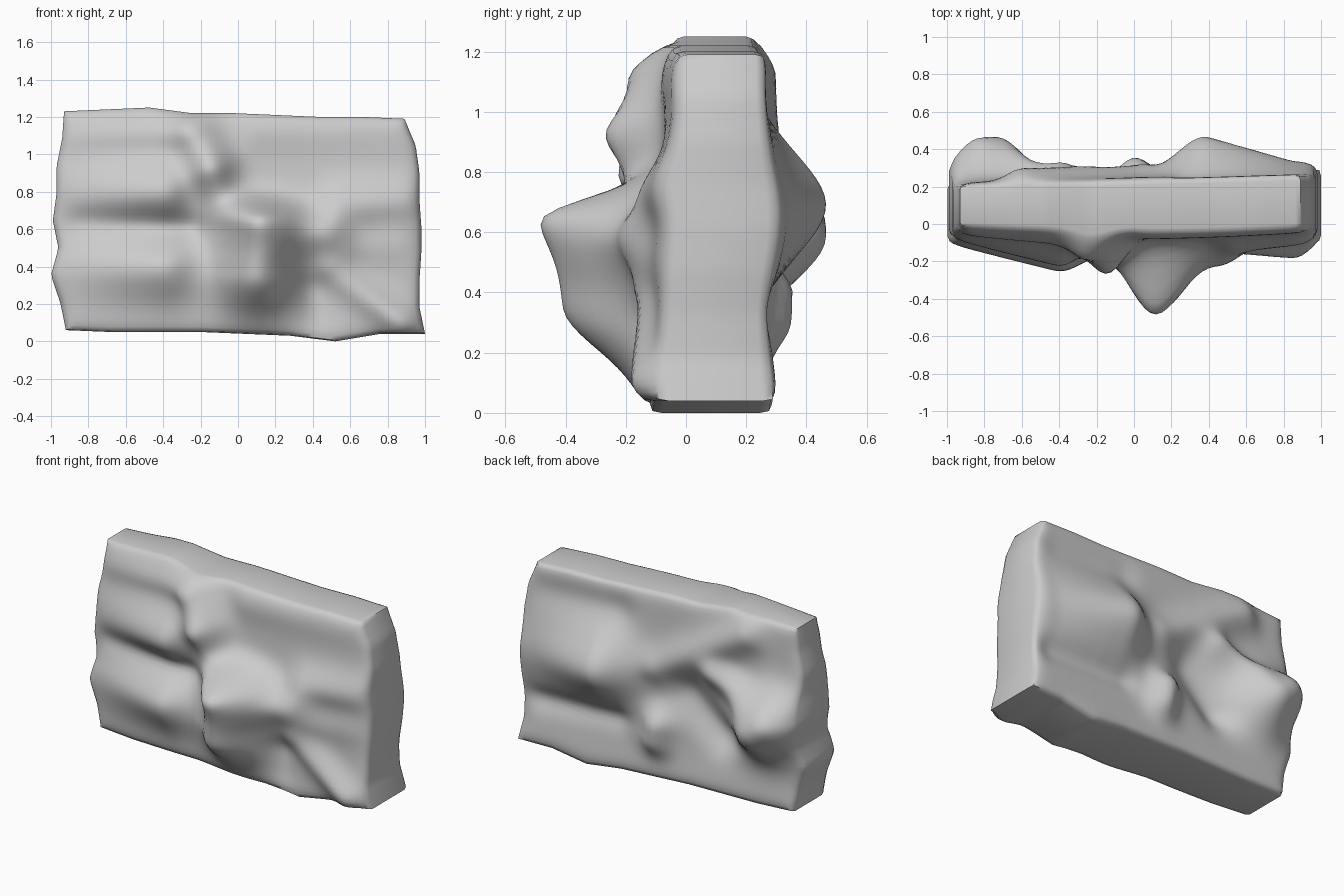
import bpy
import bmesh
import math
from mathutils import Vector

default_cube = bpy.data.objects.get("Cube")
if default_cube:
    bpy.data.objects.remove(default_cube, do_unlink=True)

COLUMNS, ROWS = 64, 42

# Ridges: start (x, z), end (x, z), spread, steepness of the upper side,
# swelling at the start and at the end (negative is a hollow)
FRONT_RIDGES = [
    ((-.9, 1.1), (-.3, 1.12), .08, 1, .02, .05),    # upper left ledge
    ((-.95, .8), (-.4, .8), .14, .8, .03, .15),     # middle left ledge
    ((-.95, .4), (-.4, .4), .18, 1.3, .03, .15),    # lower left ledge
    ((-.85, .64), (-.25, .61), .06, 1, -.02, -.04), # gap between ledges
    ((-.22, 1.1), (-.15, .94), .12, 1, .11, .19),   # head of the central rib
    ((-.1, .78), (.08, .66), .11, 1, .08, .05),     # rib neck
    ((.12, .64), (.1, .36), .2, 2, .35, .3),        # central buttress
    ((.3, .58), (.46, .58), .13, 1.3, .07, .11),    # buttress shoulder
    ((.55, .73), (.88, .75), .11, 1, .07, .05),     # right ledge
    ((.6, .5), (.85, .52), .1, 1, .03, .02),        # lower right swelling
    ((.5, .38), (.87, .1), .08, 1, .05, .08),       # slanting right root
    ((.4, .28), (.42, .15), .09, 1, -.05, -.03),    # hollow by the buttress
    ((.1, 1.12), (.85, 1.12), .1, 1, .02, .01),     # upper right lip
]
BACK_RIDGES = [
    ((-.82, .64), (-.74, .58), .19, 1.2, .24, .24), # knob
    ((-.62, .74), (-.4, .83), .1, 1.4, .08, .09),   # knob shoulder
    ((.38, .69), (.85, .64), .21, 1, .21, .06),     # broad bulge
    ((0, .4), (.02, .3), .1, 1, .11, .1),           # small lump
    ((.02, .76), (-.6, 1.12), .1, 1, .06, .07),     # slanting rib
    ((-.2, .62), (-.42, .42), .11, 1, -.06, -.08),  # hollow by the knob
    ((.3, .36), (.85, .34), .07, 1, -.04, -.04),    # groove under the bulge
    ((.3, 1.04), (.8, 1.04), .1, 1, -.03, -.02),    # groove under the rim
]

# Outline stations, from low to high and from left to right
LEFT_EDGE = (-.92, -.95, -1, -.96, -.99, -.97, -.97, -.94, -.93)
RIGHT_EDGE = (1, .97, .97, .98, .98, .97, .97, .95, .89)
TOP_EDGE = (1.23, 1.24, 1.25, 1.22, 1.22, 1.21, 1.2, 1.2, 1.19)
BOTTOM_EDGE = (.06, .05, .05, .05, .04, .03, .0, .04, .04)


def station(values, t):
    """Interpolate evenly spaced values at t between zero and one."""
    position = t * (len(values) - 1)
    index = min(int(position), len(values) - 2)
    blend = position - index
    return values[index] * (1 - blend) + values[index + 1] * blend


def relief(ridges, x, z):
    """Sum the swelling of every ridge at one place."""
    total = 0
    place = Vector((x, z))
    for start, end, spread, steep, swell_start, swell_end in ridges:
        first, along = Vector(start), Vector(end) - Vector(start)
        t = max(0, min(1, (place - first).dot(along) / along.length_squared))
        gap = place - first - along * t
        if gap.y > 0:
            gap.y *= steep
        swell = swell_start * (1 - t) + swell_end * t
        total += swell * math.exp(-(gap.length / spread) ** 2)
    return total


def outline(u, v):
    x = station(LEFT_EDGE, v) * (1 - u) + station(RIGHT_EDGE, v) * u
    z = station(BOTTOM_EDGE, u) * (1 - v) + station(TOP_EDGE, u) * v
    return x, z


def depth(side, x, z):
    """Depth of the front (side -1) or back (side 1) skin."""
    if side < 0:
        belly = .03 * (1 - x * x)
        return -.11 + .07 * z - belly - relief(FRONT_RIDGES, x, z)
    foot = .03 * math.exp(-(z / .2) ** 2)
    return .25 + .03 * x + foot + relief(BACK_RIDGES, x, z)


def make_skin(bm, side):
    """One carved face of the slab, with softened borders."""
    grid = {}
    for i in range(COLUMNS + 1):
        for j in range(ROWS + 1):
            x, z = outline(i / COLUMNS, j / ROWS)
            margin = min(i, COLUMNS - i, j, ROWS - j)
            y = depth(side, x, z) - side * .02 * math.exp(-margin)
            if margin == 0:
                x, z = x * .99, .62 + (z - .62) * .99
            grid[i, j] = bm.verts.new((x, y, z))
    for i in range(COLUMNS):
        for j in range(ROWS):
            bm.faces.new((grid[i, j], grid[i + 1, j],
                          grid[i + 1, j + 1], grid[i, j + 1]))
    return grid


# Rock slab: two carved skins joined by a rounded rim
bm = bmesh.new()
front, back = make_skin(bm, -1), make_skin(bm, 1)
border = ([(i, 0) for i in range(COLUMNS)]
          + [(COLUMNS, j) for j in range(ROWS)]
          + [(i, ROWS) for i in range(COLUMNS, 0, -1)]
          + [(0, j) for j in range(ROWS, 0, -1)])
rings = [[front[key] for key in border]]
for share in (.08, .92):
    ring = []
    for key in border:
        x, z = outline(key[0] / COLUMNS, key[1] / ROWS)
        y = front[key].co.y * (1 - share) + back[key].co.y * share
        ring.append(bm.verts.new((x, y, z)))
    rings.append(ring)
rings.append([back[key] for key in border])
for near, far in zip(rings, rings[1:]):
    for k in range(len(border)):
        n = (k + 1) % len(border)
        bm.faces.new((near[k], near[n], far[n], far[k]))
bmesh.ops.recalc_face_normals(bm, faces=bm.faces)

# Weathering: relax the skins so that the ridges flow into each other
inner = [v for grid in (front, back) for (i, j), v in grid.items()
         if 0 < i < COLUMNS and 0 < j < ROWS]
for _ in range(2):
    bmesh.ops.smooth_vert(bm, verts=inner, factor=.5, use_axis_y=True)

mesh = bpy.data.meshes.new("rock_slab")
bm.to_mesh(mesh)
bm.free()
slab = bpy.data.objects.new("rock_slab", mesh)
bpy.context.collection.objects.link(slab)

# Pale grey stone
stone = bpy.data.materials.new("pale_grey_stone")
stone.use_nodes = True
colour = (.6, .6, .6, 1)
stone.diffuse_color = colour
stone.node_tree.nodes["Principled BSDF"].inputs["Base Color"].default_value = colour
mesh.materials.append(stone)

bpy.context.view_layer.objects.active = slab
slab.select_set(True)
bpy.ops.object.shade_smooth_by_angle(angle=math.radians(60))
